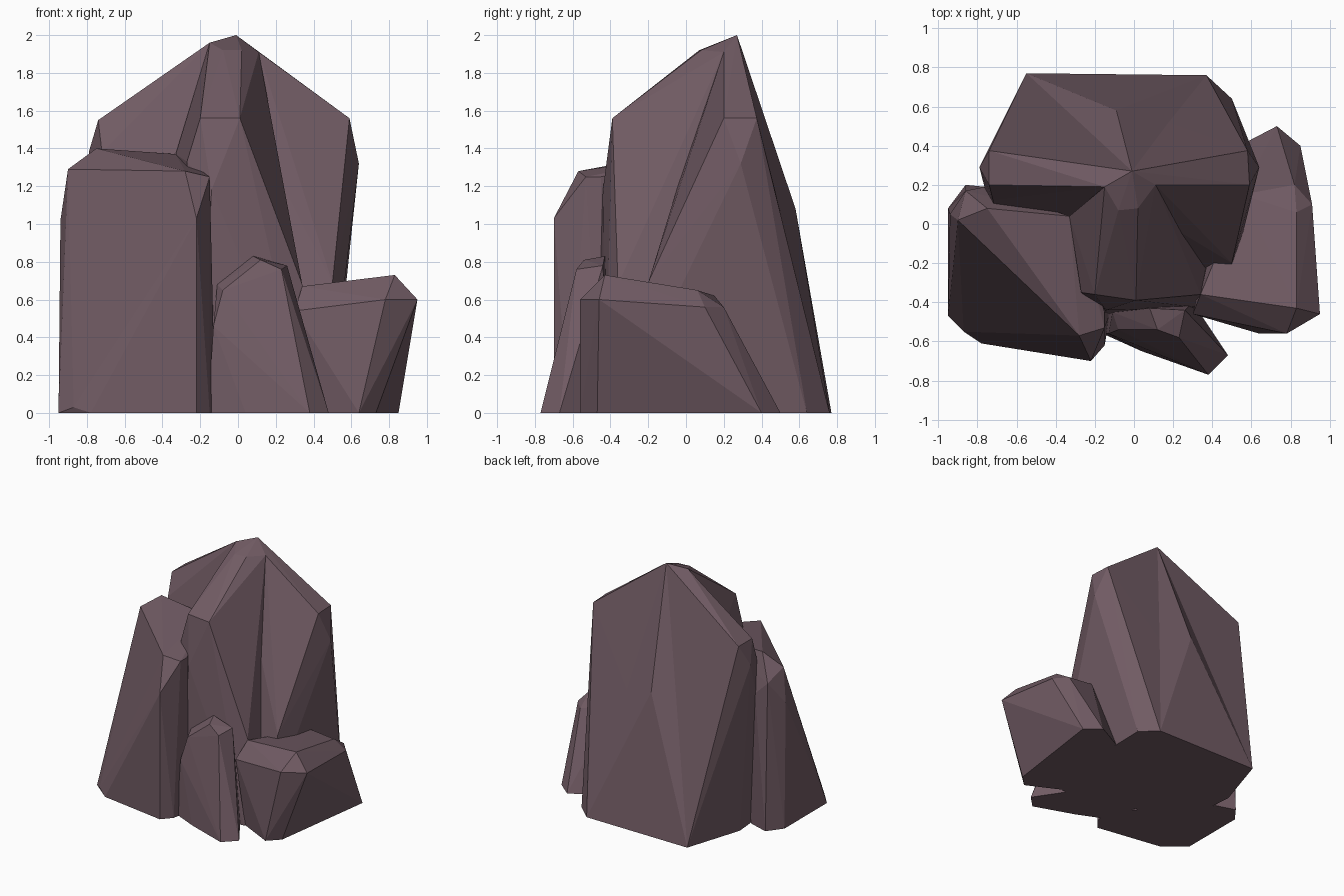
import bpy, bmesh

stone = bpy.data.materials.new("mauve stone")
stone.diffuse_color = (0.165, 0.105, 0.127, 1)


def rock(name, corners):
    """Faceted boulder: the convex hull of a few corner points."""
    bm = bmesh.new()
    verts = [bm.verts.new(c) for c in corners]
    res = bmesh.ops.convex_hull(bm, input=verts)
    junk = {g for g in res["geom_interior"] + res["geom_unused"]
            if isinstance(g, bmesh.types.BMVert)}
    bmesh.ops.delete(bm, geom=list(junk), context='VERTS')
    bmesh.ops.recalc_face_normals(bm, faces=bm.faces)
    me = bpy.data.meshes.new(name)
    bm.to_mesh(me)
    bm.free()
    me.materials.append(stone)
    ob = bpy.data.objects.new(name, me)
    bpy.context.collection.objects.link(ob)
    return ob


# tall slab at the back, carrying the peak
rock("back_peak", [
    (-.01, .27, 2), (-.15, .19, 1.96), (.11, .20, 1.91),
    (-.74, .375, 1.55), (-.74, .20, 1.55), (.58, .375, 1.56), (.59, .20, 1.56),
    (-.79, .29, 1.38), (-.72, .12, 1.38), (.64, .29, 1.32),
    (-.55, .77, 0), (.37, .76, 0), (.50, .64, 0),
    (.50, -.20, .69), (.48, -.35, 0), (-.65, -.25, 0), (-.70, .30, 0)])

# shallow bulge on the rear face of the slab
rock("back_bulge", [
    (-.01, .27, 2), (-.09, .58, 1.08), (-.55, .77, 0), (.37, .76, 0),
    (-.05, .30, 0)])

# ridge leaning forward from the peak
rock("front_ridge", [
    (-.01, .27, 2), (-.15, .19, 1.96), (-.08, .07, 1.92), (.02, .08, 1.92),
    (.11, .20, 1.91), (.01, -.39, 1.56), (-.20, -.36, 1.56),
    (-.27, -.35, 1.33), (-.14, -.44, 1.18), (-.27, -.08, 1.33),
    (-.33, .04, 1.37), (.34, -.36, .68), (.46, -.30, 0),
    (.36, -.43, 0), (-.20, -.48, 0), (-.33, 0, 0), (.30, .20, 0)])

# broad boulder on the left
rock("left_boulder", [
    (-.75, .08, 1.40), (-.33, .04, 1.37), (-.26, -.10, 1.33),
    (-.90, .02, 1.29), (-.28, -.57, 1.28), (-.15, -.53, 1.25),
    (-.15, -.45, 1.25), (-.22, -.70, 1.03), (-.94, .05, 1.02),
    (-.86, .17, 1.2), (-.76, .19, 1.1),
    (-.95, .08, 0), (-.86, .20, 0), (-.70, .15, 0), (-.95, -.47, 0),
    (-.87, -.55, .03), (-.78, -.61, 0), (-.22, -.70, 0), (-.15, -.62, 0),
    (-.12, -.45, 0)])

# low boulder on the right
rock("right_boulder", [
    (.83, -.43, .73), (.34, -.36, .67), (.83, .06, .65), (.95, -.46, .60),
    (.78, -.56, .60), (.30, -.46, .54), (.91, .10, .56), (.82, .20, .56),
    (.55, .15, .62),
    (.64, -.56, 0), (.73, -.47, 0), (.85, .40, 0),
    (.73, .50, 0), (.50, .38, 0), (.36, -.42, 0)])

# small shard at the front
rock("front_shard", [
    (.08, -.43, .83), (.26, -.44, .78), (.23, -.58, .76), (.12, -.54, .81),
    (-.08, -.54, .65), (-.11, -.45, .68), (-.13, -.56, .46),
    (.38, -.77, 0), (.48, -.67, 0), (.04, -.65, 0), (-.16, -.56, 0),
    (-.16, -.42, 0), (.30, -.40, 0)])
